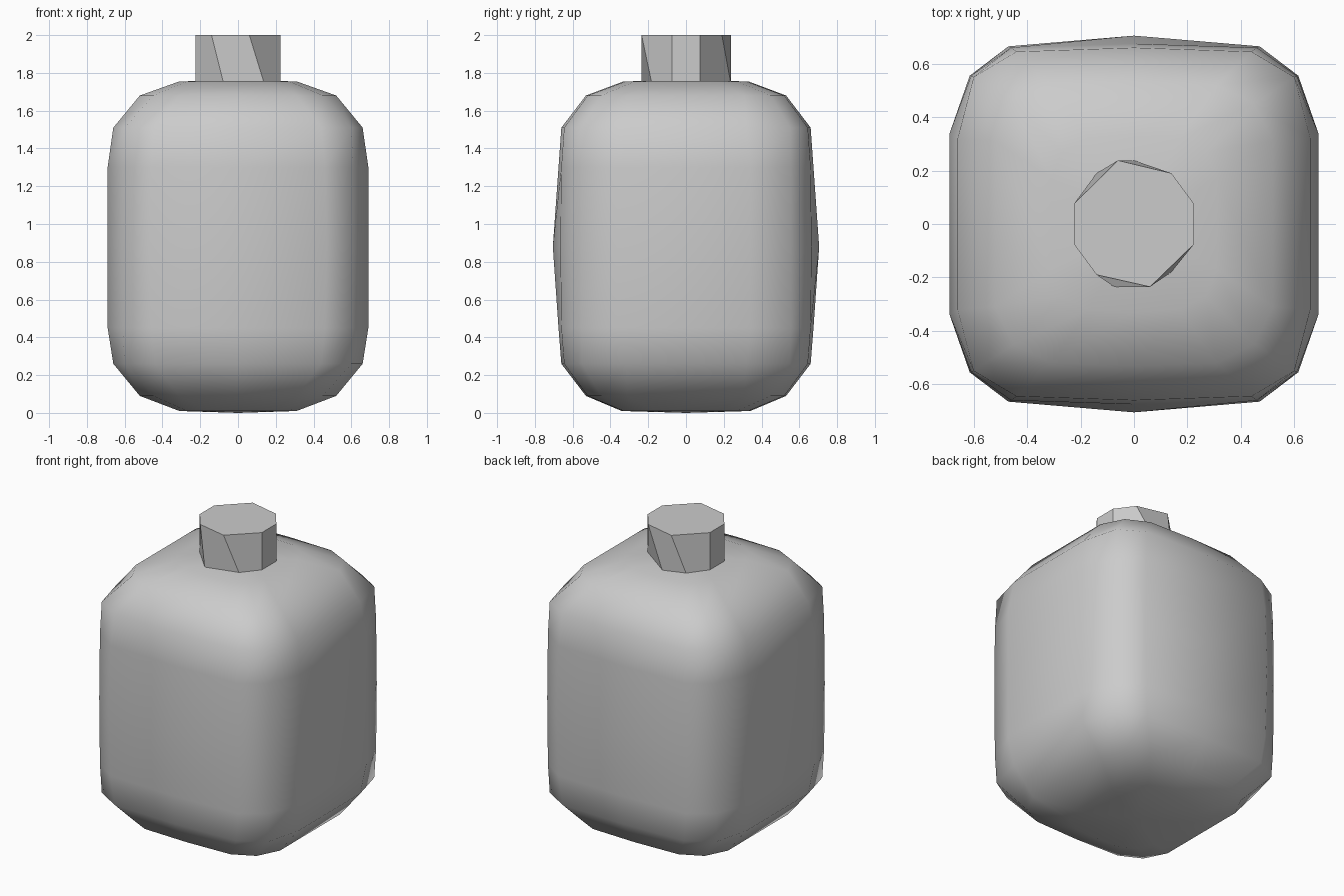
import bpy, math

cube = bpy.data.objects.get("Cube")
if cube:
    bpy.data.objects.remove(cube, do_unlink=True)

grey = bpy.data.materials.new("plain_grey")
grey.use_nodes = True
colour = (0.6, 0.6, 0.6, 1)
grey.diffuse_color = colour
grey.node_tree.nodes["Principled BSDF"].inputs["Base Color"].default_value = colour


def loft(name, rings, angle, bottom=None, top=None):
    """Bridge equal rings, ending in a flat cap or a fan to a centre point."""
    n = len(rings[0])
    verts = [p for ring in rings for p in ring]
    faces = []
    for r in range(len(rings) - 1):
        for i in range(n):
            j = (i + 1) % n
            faces.append((r * n + i, r * n + j, (r + 1) * n + j, (r + 1) * n + i))
    for start, tip, flip in ((0, bottom, True), ((len(rings) - 1) * n, top, False)):
        loop = [start + i for i in range(n)]
        if flip:
            loop.reverse()
        if tip is None:
            faces.append(loop)
        else:
            verts.append((0, 0, tip))
            faces += [(loop[i], loop[(i + 1) % n], len(verts) - 1) for i in range(n)]
    mesh = bpy.data.meshes.new(name)
    mesh.from_pydata(verts, [], faces)
    mesh.materials.append(grey)
    obj = bpy.data.objects.new(name, mesh)
    bpy.context.collection.objects.link(obj)
    bpy.ops.object.select_all(action="DESELECT")
    obj.select_set(True)
    bpy.context.view_layer.objects.active = obj
    if angle:
        bpy.ops.object.shade_smooth_by_angle(angle=math.radians(angle))
    return obj


def rounded_ring(z, hx, hy, cx, cy, fx, fy, shoulder):
    """Rounded square outline from one quadrant, mirrored in x and y."""
    quarter = [(hx, fy), (cx, cy), (fx, shoulder), (0, hy)]
    half = quarter + [(-x, y) for x, y in quarter[-2::-1]]
    full = half + [(-x, -y) for x, y in half]
    return [(x, y, z) for x, y in full]


# Body: height, half sizes, corner, ends of the flat sides, shoulder
profile = [
    (0.01, 0.31, 0.34, 0.27, 0.27, 0.17, 0.17, 0.33),
    (0.09, 0.52, 0.53, 0.45, 0.45, 0.31, 0.31, 0.52),
    (0.26, 0.66, 0.66, 0.60, 0.55, 0.44, 0.32, 0.645),
    (0.45, 0.69, 0.675, 0.61, 0.555, 0.46, 0.34, 0.66),
    (0.88, 0.69, 0.705, 0.615, 0.555, 0.47, 0.34, 0.665),
    (1.30, 0.69, 0.675, 0.61, 0.555, 0.46, 0.34, 0.66),
    (1.51, 0.66, 0.66, 0.60, 0.55, 0.44, 0.32, 0.645),
    (1.68, 0.52, 0.53, 0.45, 0.45, 0.31, 0.31, 0.52),
    (1.755, 0.31, 0.33, 0.27, 0.27, 0.17, 0.17, 0.32),
]
loft("body", [rounded_ring(*row) for row in profile], 42, bottom=0.0, top=1.76)

# Cap: slightly twisted eight-sided stub
upper = [(0.225, 0.075), (0.14, 0.19), (-0.06, 0.238), (-0.225, 0.075),
         (-0.225, -0.075), (-0.14, -0.19), (0.06, -0.235), (0.225, -0.075)]
lower = [(0.225, 0.075), (0.0, 0.238), (-0.14, 0.19), (-0.225, 0.075),
         (-0.225, -0.075), (-0.075, -0.235), (0.14, -0.18), (0.225, -0.075)]
loft("cap", [[(x, y, 1.74) for x, y in lower], [(x, y, 2.0) for x, y in upper]], 0)
